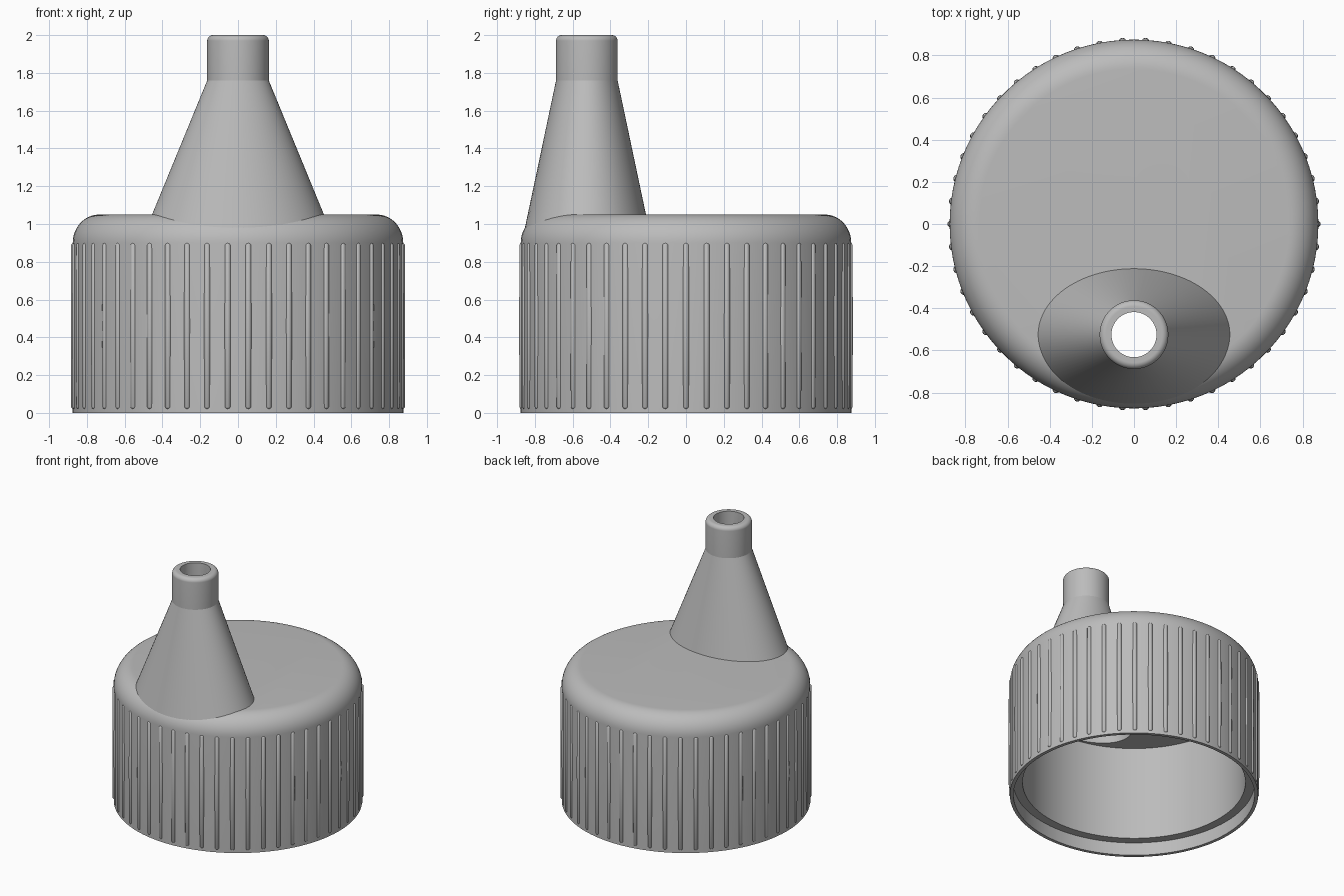
import bpy, bmesh, math
from mathutils import Matrix

if "Cube" in bpy.data.objects:
    bpy.data.objects.remove(bpy.data.objects["Cube"])

GREY = (0.5, 0.5, 0.5, 1)
mat = bpy.data.materials.new("grey plastic")
mat.use_nodes = True
mat.diffuse_color = GREY
mat.node_tree.nodes["Principled BSDF"].inputs["Base Color"].default_value = GREY

SPOUT_Y = -0.525
SIDES = 100


def make_object(name, bm):
    bmesh.ops.recalc_face_normals(bm, faces=bm.faces)
    mesh = bpy.data.meshes.new(name)
    bm.to_mesh(mesh)
    bm.free()
    mesh.materials.append(mat)
    obj = bpy.data.objects.new(name, mesh)
    bpy.context.collection.objects.link(obj)
    return obj


def loft(name, rings, y=0, closed=False):
    """Skin elliptical rings (rx, ry, z); close into a tube or cap both ends."""
    bm = bmesh.new()
    loops = []
    for rx, ry, z in rings:
        angles = [math.tau * i / SIDES for i in range(SIDES)]
        loops.append([bm.verts.new((rx * math.cos(a), y + ry * math.sin(a), z)) for a in angles])
    pairs = list(zip(loops, loops[1:]))
    if closed:
        pairs.append((loops[-1], loops[0]))
    else:
        bm.faces.new(loops[0])
        bm.faces.new(loops[-1])
    for low, high in pairs:
        for i in range(SIDES):
            j = (i + 1) % SIDES
            bm.faces.new((low[i], low[j], high[j], high[i]))
    return make_object(name, bm)


def fillet(r, z, size_r, size_z, steps=12):
    """Quarter-round from the outer wall up to a flat top at height z."""
    arc = [math.pi / 2 * i / steps for i in range(steps + 1)]
    return [(r - size_r + size_r * math.cos(a), z - size_z + size_z * math.sin(a)) for a in arc]


def smooth(obj):
    bpy.ops.object.select_all(action='DESELECT')
    obj.select_set(True)
    bpy.context.view_layer.objects.active = obj
    bpy.ops.object.shade_smooth_by_angle(angle=math.radians(10))


# Hollow cap with a stepped lip and rounded shoulder
profile = [(0.785, 0.83), (0.785, 0.1), (0.85, 0.1), (0.85, 0), (0.875, 0)]
profile += fillet(0.875, 1.05, 0.14, 0.15)
cap = loft("cap", [(r, r, z) for r, z in profile])

# Flared bore shared by the spout and the cap
bore = [(0.107, 0.107, 1.74), (0.37, 0.25, 0.83)]
cutter = loft("bore_cutter", [bore[0], bore[1], (0.37, 0.25, 0.7)], SPOUT_Y)
cutter.hide_render = True
cut = cap.modifiers.new("bore", 'BOOLEAN')
cut.operation = 'DIFFERENCE'
cut.solver = 'EXACT'
cut.object = cutter
bpy.context.view_layer.objects.active = cap
bpy.ops.object.modifier_apply(modifier=cut.name)
bpy.data.objects.remove(cutter)

# Spout: oval cone narrowing to a round rolled tip
t = (1.76 - 0.94) / (1.76 - 1.05)
rings = [(0.163 + 0.292 * t, 0.163 + 0.15 * t, 0.94), (0.163, 0.163, 1.76)]
rings += [(r, r, z) for r, z in fillet(0.163, 2, 0.03, 0.03)]
rings += [(0.107, 0.107, 2), bore[0]]
f = (1.74 - 0.94) / (1.74 - 0.83)
rings.append((0.107 + 0.263 * f, 0.107 + 0.143 * f, 0.94))
spout = loft("spout", rings, SPOUT_Y, closed=True)

# Grip ribs: round-ended bars around the wall
RIBS, RADIUS, LOW, HIGH = 50, 0.017, 0.02, 0.9
bm = bmesh.new()
for i in range(RIBS):
    made = bmesh.ops.create_uvsphere(bm, u_segments=16, v_segments=8, radius=RADIUS)["verts"]
    half = (HIGH - LOW) / 2 - RADIUS
    upper = [v for v in made if v.co.z > 0.0001]
    lower = [v for v in made if v.co.z < -0.0001]
    bmesh.ops.translate(bm, verts=upper, vec=(0, 0, half))
    bmesh.ops.translate(bm, verts=lower, vec=(0, 0, -half))
    place = Matrix.Rotation(math.tau * i / RIBS, 4, 'Z') @ Matrix.Translation((0.868, 0, (LOW + HIGH) / 2))
    bmesh.ops.transform(bm, matrix=place, verts=made)
ribs = make_object("grip_ribs", bm)

for obj in (cap, spout):
    smooth(obj)
for poly in ribs.data.polygons:
    poly.use_smooth = True
